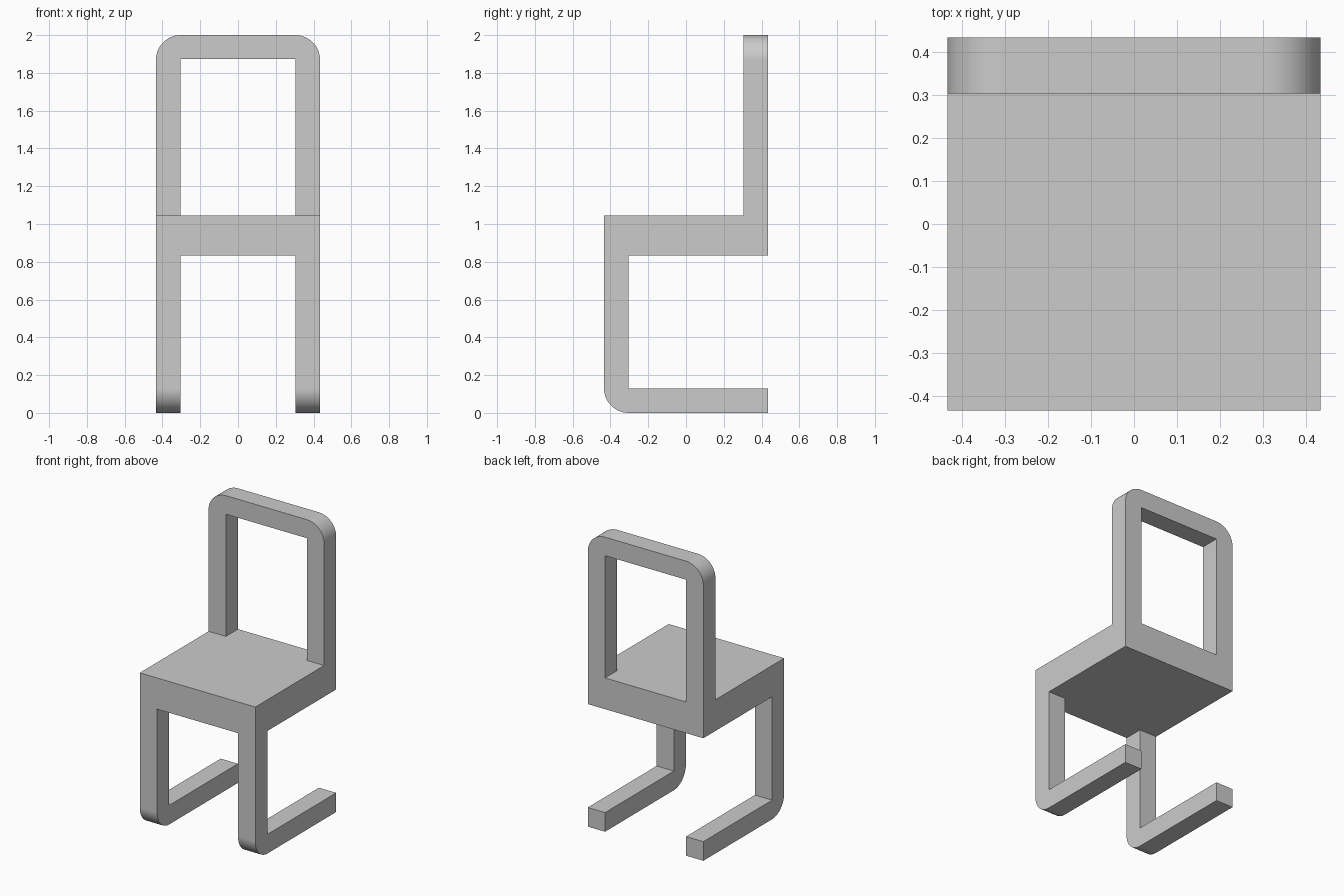
import bpy, bmesh
from math import sin, cos, pi, radians
from mathutils import Vector

if "Cube" in bpy.data.objects:
    bpy.data.objects.remove(bpy.data.objects["Cube"])

W = 0.434                    # half width and half depth
T = 0.13                     # bar thickness and corner radius
I = W - T                    # inner edge of the bars
SEAT_LOW, SEAT_TOP, TOP = 0.832, 1.044, 2.0


def arc(cx, cz, start, end, steps=12):
    """Points of a rounded corner, angles in degrees."""
    angles = [radians(start + (end - start) * i / steps) for i in range(steps + 1)]
    return [(cx + T * cos(a), cz + T * sin(a)) for a in angles]


def extrude(name, profile, place, direction):
    """Solid made by sweeping a flat profile along a direction."""
    bm = bmesh.new()
    face = bm.faces.new([bm.verts.new(place(u, z)) for u, z in profile])
    result = bmesh.ops.extrude_face_region(bm, geom=[face], use_keep_orig=True)
    moved = [g for g in result["geom"] if isinstance(g, bmesh.types.BMVert)]
    bmesh.ops.translate(bm, verts=moved, vec=Vector(direction))
    bmesh.ops.recalc_face_normals(bm, faces=bm.faces)
    mesh = bpy.data.meshes.new(name)
    bm.to_mesh(mesh)
    bm.free()
    obj = bpy.data.objects.new(name, mesh)
    bpy.context.collection.objects.link(obj)
    bpy.ops.object.select_all(action='DESELECT')
    obj.select_set(True)
    bpy.context.view_layer.objects.active = obj
    bpy.ops.object.shade_smooth_by_angle(angle=radians(30))
    weighted = obj.modifiers.new("flat_sides", 'WEIGHTED_NORMAL')
    weighted.keep_sharp = True
    return obj


# Seat slab
extrude("seat", [(-W, SEAT_LOW), (W, SEAT_LOW), (W, SEAT_TOP), (-W, SEAT_TOP)],
        lambda u, z: (u, -W, z), (0, 2 * W, 0))

# Backrest hoop with rounded upper corners
hoop = ([(W, SEAT_TOP)] + arc(I, TOP - T, 0, 90) + arc(-I, TOP - T, 90, 180)
        + [(-W, SEAT_TOP), (-I, SEAT_TOP), (-I, TOP - T + 0.004),
           (I, TOP - T + 0.004), (I, SEAT_TOP)])
extrude("backrest", hoop, lambda u, z: (u, I, z), (0, T, 0))

# L-shaped legs: front upright turning into a floor runner
leg = ([(-W, SEAT_LOW)] + arc(-I, T, 180, 270)
       + [(W, 0), (W, T), (-I, T), (-I, SEAT_LOW)])
for name, x in (("left_leg", -W), ("right_leg", I)):
    extrude(name, leg, lambda u, z: (x, u, z), (T, 0, 0))
